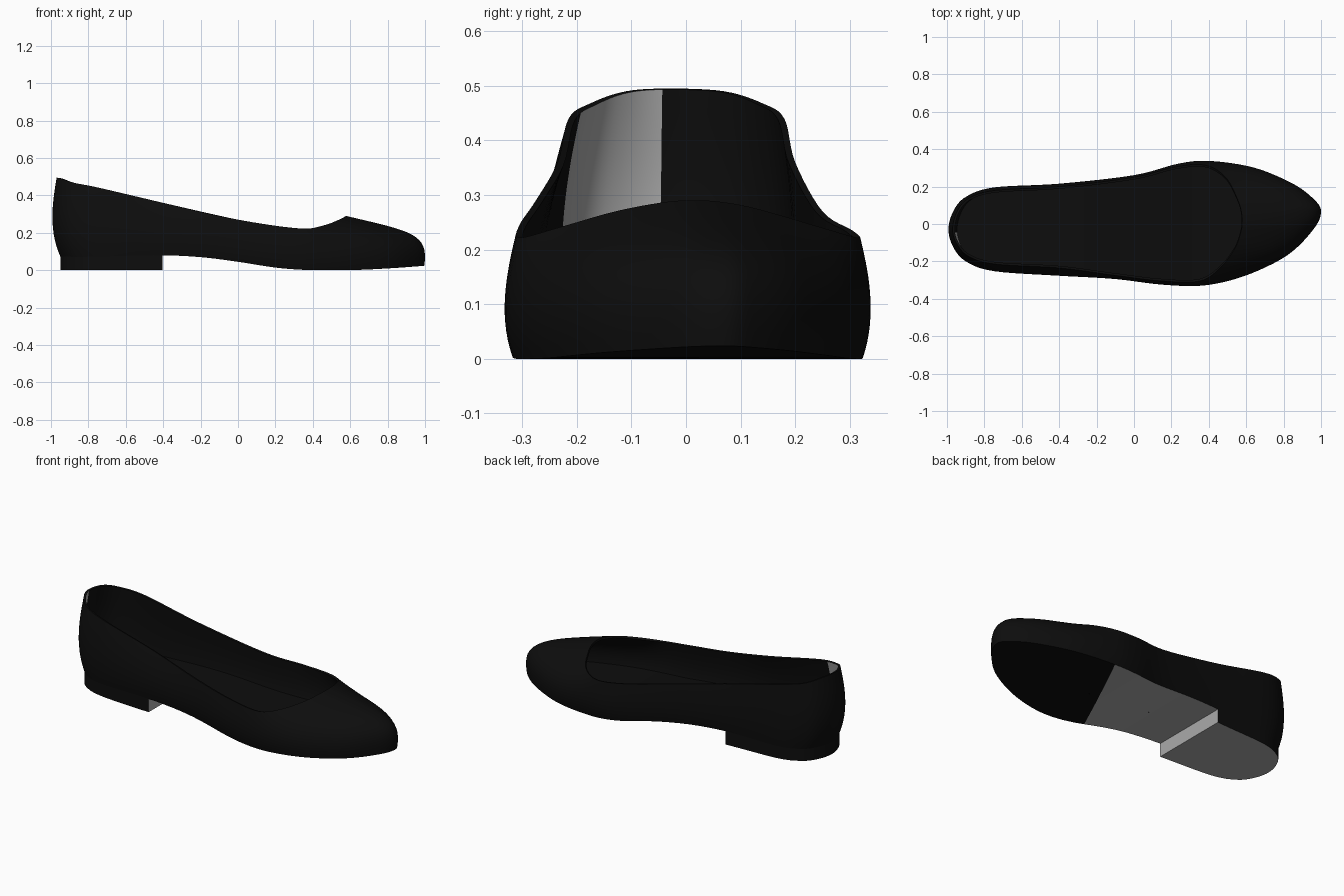
import bpy, bmesh, math
from mathutils import Vector

if "Cube" in bpy.data.objects:
    bpy.data.objects.remove(bpy.data.objects["Cube"])


def colour(name, v):
    m = bpy.data.materials.new(name)
    m.diffuse_color = (v, v, v, 1)
    m.use_nodes = True
    m.node_tree.nodes["Principled BSDF"].inputs["Base Color"].default_value = m.diffuse_color
    return m


BLACK = colour("black leather", 0.004)
GREY = colour("grey lining", 0.4)

# Walking round the shoe from the heel: widest outline x, y, then rim x, y, z
KEYS = [
    (-1, -.03, -.97, -.03, .495), (-.97, .075, -.945, .07, .49),
    (-.9, .15, -.88, .14, .468), (-.75, .2, -.74, .18, .44),
    (-.4, .22, -.4, .2, .36), (0, .265, 0, .25, .27),
    (.25, .33, .22, .305, .235), (.42, .343, .38, .315, .222),
    (.65, .31, .49, .25, .24), (.85, .225, .555, .13, .275),
    (.96, .14, .575, .06, .288), (1, .07, .578, .01, .29),
    (.96, -.03, .572, -.04, .287), (.82, -.175, .54, -.13, .27),
    (.6, -.285, .46, -.235, .24), (.38, -.335, .35, -.305, .222),
    (.15, -.33, .15, -.305, .245), (-.1, -.3, -.1, -.275, .29),
    (-.4, -.285, -.4, -.235, .36), (-.75, -.26, -.74, -.215, .44),
    (-.9, -.21, -.88, -.175, .468), (-.97, -.135, -.945, -.11, .49)]
SOLE = [(-1.2, .07), (-.8, .072), (-.42, .08), (-.2, .07), (0, .045),
        (.2, .014), (.35, .002), (.5, 0), (.7, .004), (1.02, .026), (1.3, .06)]
SUB, ROWS = 6, 16


def sole_z(x):
    """Smooth height of the underside along the shoe."""
    i = max(1, min(len(SOLE) - 3, sum(p[0] <= x for p in SOLE) - 1))
    (xa, a), (x0, b), (x1, c), (xd, d) = SOLE[i - 1:i + 3]
    h, t = x1 - x0, (x - x0) / (x1 - x0)
    m0, m1 = (c - a) / (x1 - xa) * h, (d - b) / (xd - x0) * h
    z = ((2*t**3 - 3*t*t + 1) * b + (t**3 - 2*t*t + t) * m0
         + (3*t*t - 2*t**3) * c + (t**3 - t*t) * m1)
    return max(0, z)


def catmull(a, b, c, d, t):
    return .5 * (2*b + (c - a)*t + (2*a - 5*b + 4*c - d)*t*t + (3*b - a - 3*c + d)*t**3)


cols = []
n = len(KEYS)
for i in range(n):
    for s in range(SUB):
        q = [KEYS[(i + k) % n] for k in (-1, 0, 1, 2)]
        cols.append([catmull(*v, s / SUB) for v in zip(*q)])
N = len(cols)


def base_point(c):
    tuck = max(0, min(1, (-c[0] - .7) / .3))
    x = c[0] * .996 + .046 * tuck
    return Vector((x, c[1] * .94, sole_z(x)))


BASE = [base_point(c) for c in cols]


def profile(c, b):
    """Curve from the sole edge up to the rim, low and long over the toe."""
    o, r = Vector((c[0], c[1], 0)), Vector(c[2:])
    flat = Vector((r.x, r.y, 0))
    w = min(1, (flat - o).length / .42)
    h = r.z - b.z
    p1 = b + (o - Vector((b.x, b.y, 0))) * 1.4
    p1.x += .02 * w * max(0, c[0])
    p1.z = b.z + h * (.35 + .3 * w)
    p2 = o.lerp(flat, .5 - .33 * w)
    p2.z = b.z + h * (.75 - .06 * w)
    for k in range(ROWS + 1):
        t = k / ROWS
        u = 1 - t
        yield u**3 * b + 3*u*u*t * p1 + 3*u*t*t * p2 + t**3 * r


def finish(bm, name, angle=40):
    me = bpy.data.meshes.new(name)
    bm.to_mesh(me)
    bm.free()
    me.materials.append(BLACK)
    me.materials.append(GREY)
    ob = bpy.data.objects.new(name, me)
    bpy.context.collection.objects.link(ob)
    bpy.ops.object.select_all(action='DESELECT')
    ob.select_set(True)
    bpy.context.view_layer.objects.active = ob
    bpy.ops.object.shade_smooth_by_angle(angle=math.radians(angle))
    return ob


# Upper: outer skin, inner lining and rim, with a grey patch inside the heel
bm = bmesh.new()
outer = [[bm.verts.new(p) for p in profile(c, b)] for c, b in zip(cols, BASE)]
for i in range(N):
    a, b = outer[i], outer[(i + 1) % N]
    for k in range(ROWS):
        bm.faces.new((b[k], a[k], a[k + 1], b[k + 1]))
bm.normal_update()
inner = [[bm.verts.new(v.co - v.normal * .012) for v in col] for col in outer]
for i in range(N):
    j = (i + 1) % N
    a, b = inner[i], inner[j]
    for k in range(ROWS):
        f = bm.faces.new((a[k], b[k], b[k + 1], a[k + 1]))
        y = (cols[i][3] + cols[j][3]) / 2
        f.material_index = int(cols[i][2] < -.78 and -.205 < y < -.04)
    bm.faces.new((outer[j][-1], outer[i][-1], a[-1], b[-1]))
finish(bm, "upper")


# Sole and insole: sheets from the edge to a spine down the middle
def sheet(name, lift, shrink, flip):
    bm = bmesh.new()
    grid = []
    for p in BASE:
        spine = Vector((max(-.82, min(.86, p.x)), -.03 + .08 * max(0, p.x), 0))
        col = []
        for k in range(7):
            v = p.lerp(spine, shrink + (1 - shrink) * k / 6)
            v.z = sole_z(v.x) + lift
            col.append(bm.verts.new(v))
        grid.append(col)
    for i in range(N):
        a, b = grid[i], grid[(i + 1) % N]
        for k in range(6):
            f = (a[k], b[k], b[k + 1], a[k + 1])
            bm.faces.new(f[::-1] if flip else f)
    bmesh.ops.remove_doubles(bm, verts=bm.verts, dist=.0005)
    return bm


bm = sheet("sole", 0, 0, True)
cut, no = Vector((.24, 0, 0)), Vector((1, -.5, 0)).normalized()
bmesh.ops.bisect_plane(bm, geom=bm.verts[:] + bm.edges[:] + bm.faces[:],
                       plane_co=cut, plane_no=no)
bm.normal_update()
for f in bm.faces:
    if f.normal.z > 0:
        f.normal_flip()
    f.material_index = int((f.calc_center_median() - cut).dot(no) < 0)
finish(bm, "sole")

bm = sheet("insole", .025, .03, False)
bm.normal_update()
for f in bm.faces:
    if f.normal.z < 0:
        f.normal_flip()
finish(bm, "insole")

# Heel block: sole outline dropped to the ground and cut straight at the front
bm = bmesh.new()
low = [bm.verts.new((p.x, p.y, 0)) for p in BASE]
top = [bm.verts.new((p.x, p.y, p.z + .004)) for p in BASE]
for i in range(N):
    j = (i + 1) % N
    bm.faces.new((low[j], low[i], top[i], top[j]))
bm.faces.new(low)
res = bmesh.ops.bisect_plane(bm, geom=bm.verts[:] + bm.edges[:] + bm.faces[:],
                             plane_co=(-.405, 0, 0), plane_no=(1, 0, 0), clear_outer=True)
ends = sorted((v for v in bm.verts if v.co.x > -.4055), key=lambda v: (v.co.z > .04, v.co.y))
bm.faces.new((ends[0], ends[1], ends[3], ends[2]))
bm.normal_update()
for f in bm.faces:
    if abs(f.normal.z) > .9:
        if f.normal.z > 0:
            f.normal_flip()
        f.material_index = 1
    elif f.calc_center_median().x > -.406:
        f.material_index = 1
finish(bm, "heel")
